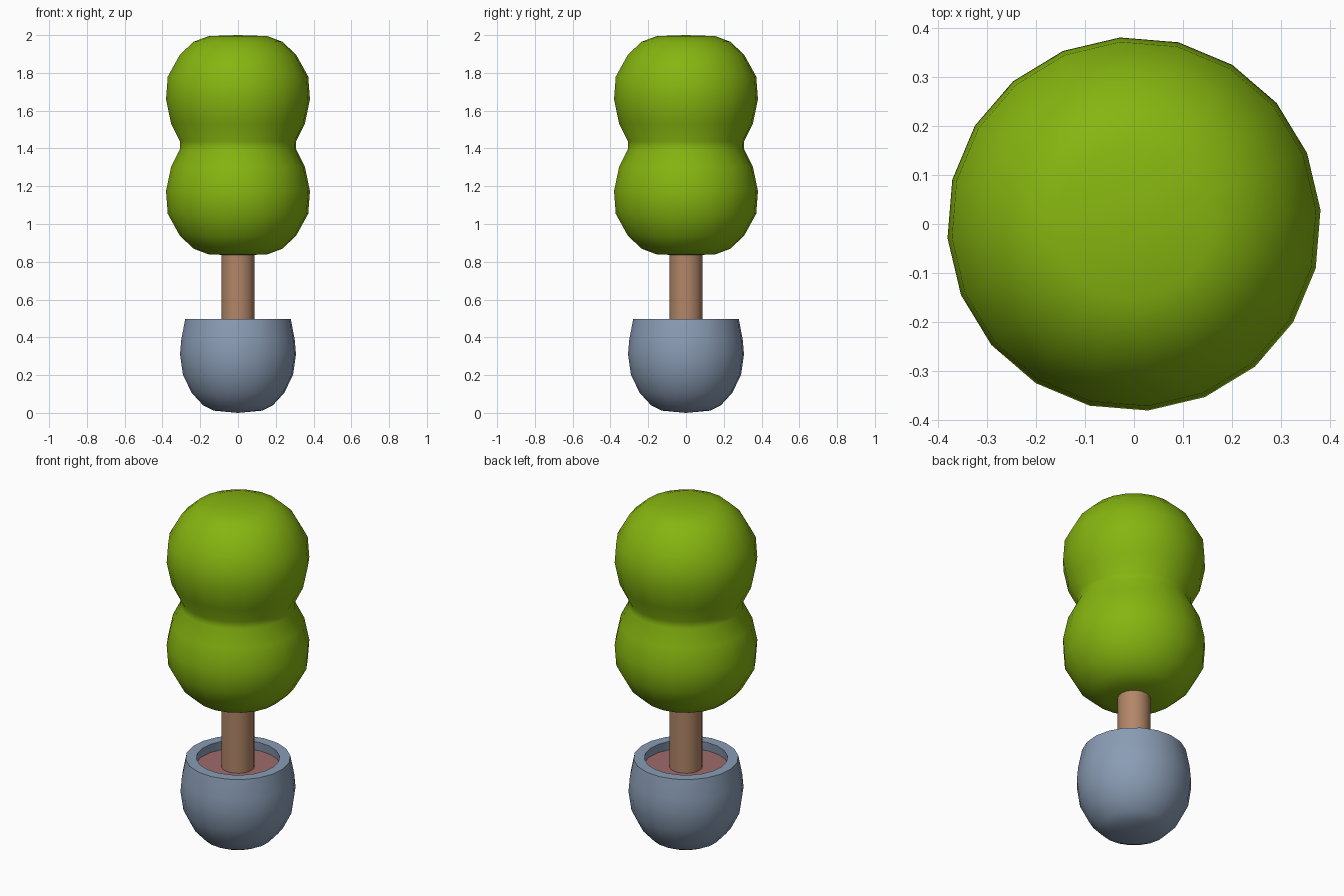
import bpy, bmesh, math

if "Cube" in bpy.data.objects:
    bpy.data.objects.remove(bpy.data.objects["Cube"])

SEG = 20
OFFSET = math.radians(4.3)


def material(name, rgb):
    m = bpy.data.materials.new(name)
    lin = [(c / 255 / 12.92) if c < 11 else ((c / 255 + 0.055) / 1.055) ** 2.4 for c in rgb]
    m.diffuse_color = (*lin, 1)
    m.use_nodes = True
    m.node_tree.nodes["Principled BSDF"].inputs["Base Color"].default_value = m.diffuse_color
    return m


def lathe(name, profile, mat, angle=50):
    """Revolve (radius, z) points, listed bottom to top outside, around z."""
    bm = bmesh.new()
    rings = []
    for r, z in profile:
        if r == 0:
            rings.append([bm.verts.new((0, 0, z))] * SEG)
        else:
            rings.append([bm.verts.new((r * math.cos(OFFSET + math.tau * i / SEG),
                                        r * math.sin(OFFSET + math.tau * i / SEG), z))
                          for i in range(SEG)])
    for a, b in zip(rings, rings[1:]):
        for i in range(SEG):
            j = (i + 1) % SEG
            bm.faces.new(list(dict.fromkeys((a[i], a[j], b[j], b[i]))))
    me = bpy.data.meshes.new(name)
    bm.to_mesh(me)
    bm.free()
    me.materials.append(mat)
    ob = bpy.data.objects.new(name, me)
    bpy.context.collection.objects.link(ob)
    bpy.ops.object.select_all(action='DESELECT')
    ob.select_set(True)
    bpy.context.view_layer.objects.active = ob
    bpy.ops.object.shade_smooth_by_angle(angle=math.radians(angle))
    return ob


green = material("leaf green", (134, 181, 16))
brown = material("bark brown", (178, 134, 104))
grey = material("pot blue grey", (138, 156, 180))
earth = material("soil red brown", (158, 106, 106))

# Foliage: two merged balls, mirrored about the waist
upper = [(0.308, 1.437), (0.355, 1.53), (0.382, 1.66), (0.373, 1.78),
         (0.308, 1.897), (0.235, 1.965), (0.155, 1.995), (0, 2.0)]
lower = [(r, 2 * 1.417 - z) for r, z in reversed(upper)]
lathe("foliage", lower + upper, green, 60)

# Trunk
lathe("trunk", [(0, 0.43), (0.088, 0.43), (0.088, 0.87), (0, 0.87)], brown)

# Pot: rounded bowl with a flat rim and hollow top
lathe("pot", [(0, 0), (0.13, 0.012), (0.185, 0.04), (0.245, 0.105), (0.292, 0.2),
              (0.308, 0.31), (0.301, 0.39), (0.28, 0.497), (0.222, 0.497),
              (0.23, 0.43)], grey)

# Soil disc inside the pot
lathe("soil", [(0.228, 0.445), (0, 0.445)], earth)
